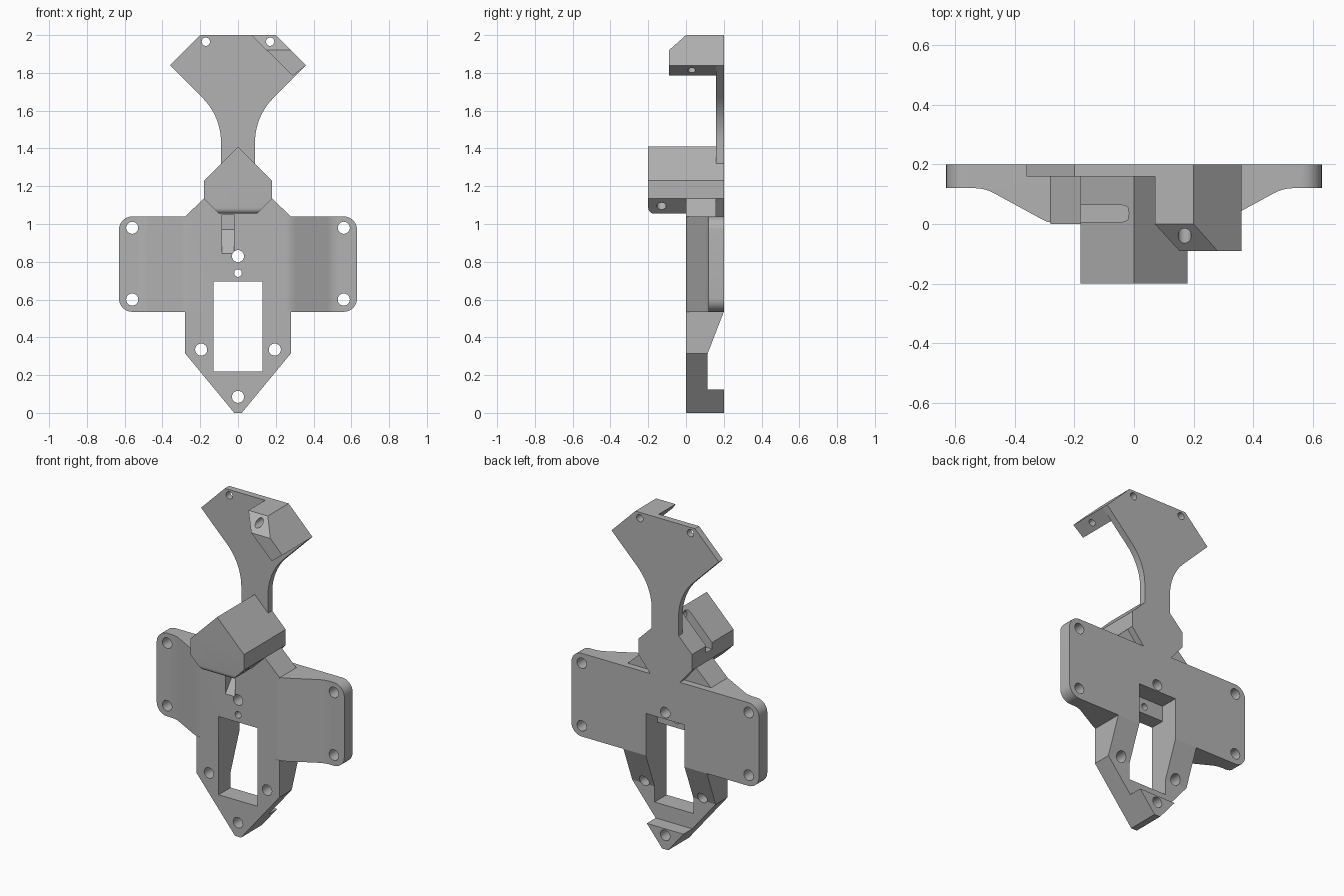
import bpy, bmesh, math
from mathutils import Vector

cube = bpy.data.objects.get("Cube")
if cube:
    bpy.data.objects.remove(cube)

grey = bpy.data.materials.new("plain grey")
grey.use_nodes = True
grey.diffuse_color = (0.45, 0.45, 0.45, 1)
grey.node_tree.nodes["Principled BSDF"].inputs["Base Color"].default_value = (0.45, 0.45, 0.45, 1)


def finish(name, bm):
    bmesh.ops.recalc_face_normals(bm, faces=bm.faces)
    mesh = bpy.data.meshes.new(name)
    bm.to_mesh(mesh)
    bm.free()
    mesh.materials.append(grey)
    obj = bpy.data.objects.new(name, mesh)
    bpy.context.collection.objects.link(obj)
    return obj


def prism(name, pts, axis, lo, hi, bevels=()):
    """Extrude a 2D outline along an axis; bevels = (edge test, width, segments)."""
    place = {"x": lambda a, b, d: (d, a, b),
             "y": lambda a, b, d: (a, d, b),
             "z": lambda a, b, d: (a, b, d)}[axis]
    bm = bmesh.new()
    low = [bm.verts.new(place(a, b, lo)) for a, b in pts]
    high = [bm.verts.new(place(a, b, hi)) for a, b in pts]
    bm.faces.new(low)
    bm.faces.new(high[::-1])
    n = len(pts)
    for i in range(n):
        j = (i + 1) % n
        bm.faces.new((low[i], low[j], high[j], high[i]))
    bmesh.ops.recalc_face_normals(bm, faces=bm.faces)
    for test, width, segments in bevels:
        edges = [e for e in bm.edges if test(*[v.co for v in e.verts])]
        bmesh.ops.bevel(bm, geom=edges, offset=width, segments=segments,
                        profile=0.5, affect="EDGES")
    return finish(name, bm)


def rod(centre, direction, radius, length):
    bm = bmesh.new()
    bmesh.ops.create_cone(bm, cap_ends=True, segments=24, radius1=radius,
                          radius2=radius, depth=length)
    turn = Vector(direction).to_track_quat("Z", "Y").to_matrix()
    bmesh.ops.rotate(bm, verts=bm.verts, matrix=turn)
    bmesh.ops.translate(bm, verts=bm.verts, vec=centre)
    return finish("cutter", bm)


def combine(target, other, operation="DIFFERENCE"):
    mod = target.modifiers.new("combine", "BOOLEAN")
    mod.operation = operation
    mod.solver = "EXACT"
    mod.object = other
    bpy.context.view_layer.objects.active = target
    bpy.ops.object.modifier_apply(modifier=mod.name)
    bpy.data.objects.remove(other)


def mirrored(half):
    return half + [(-x, z) for x, z in reversed(half) if x > 0]


def box(x0, x1, z0, z1, y0, y1):
    return prism("cutter", [(x0, z0), (x1, z0), (x1, z1), (x0, z1)], "y", y0, y1)


# Wide plate with thinner, rounded wings
is_corner = lambda a, b: abs(a.x) > 0.62 and abs(a.x - b.x) < 0.01 and abs(a.z - b.z) < 0.01
is_fold = lambda a, b: abs(a.x - b.x) < 0.01 and abs(a.y - b.y) < 0.01 and (
    abs(abs(a.x) - 0.28) < 0.01 or abs(abs(a.x) - 0.5) < 0.01)
base = prism("base_plate",
             mirrored([(0.28, 0), (0.5, 0.12), (0.63, 0.12), (0.63, 0.2)]),
             "z", 0.535, 1.04, [(is_corner, 0.07, 8), (is_fold, 0.03, 4)])

# Pointed lower tongue, thinned from behind above its tip
tongue = prism("tongue", mirrored([(0.02, 0), (0.28, 0.315), (0.28, 0.537)]), "y", 0, 0.2)
combine(tongue, prism("cutter", [(0.115, 0.125), (0.4, 0.125), (0.4, 0.535),
                                 (0.2, 0.535), (0.115, 0.315)], "x", -1, 1))
combine(base, tongue, "UNION")

# Sloping shoulders above the wings
combine(base, prism("shoulder", mirrored([(0.28, 1.035), (0.28, 1.04), (0.18, 1.135)]),
                    "y", 0, 0.16), "UNION")

# Window, pocket behind its top edge, front notch and screw holes
combine(base, box(-0.13, 0.13, 0.22, 0.695, -0.5, 0.5))
combine(base, box(-0.13, 0.13, 0.6, 0.79, 0.09, 0.5))
combine(base, prism("cutter", [(-0.05, 0.845), (0, 0.845), (0.1, 0.97),
                               (0.1, 1.05), (-0.05, 1.05)], "x", -0.085, -0.02))
holes = [(0, 0.085, 0.032), (0, 0.83, 0.032), (0, 0.74, 0.02)]
for side in (-1, 1):
    holes += [(side * 0.56, 0.98, 0.032), (side * 0.56, 0.6, 0.032),
              (side * 0.195, 0.335, 0.032)]
for x, z, r in holes:
    combine(base, rod((x, 0.1, z), (0, 1, 0), r, 1))

# Thin neck flaring to an angular head
R = 0.33
flare = [(0.09 + R - R * math.cos(a), 1.433 + R * math.sin(a))
         for a in [math.radians(45) * i / 10 for i in range(11)]]
neck = prism("neck_plate",
             mirrored([(0.1, 1.04), (0.18, 1.135), (0.18, 1.23), (0.09, 1.32)]
                      + flare + [(0.36, 1.84), (0.2, 2)]), "y", 0.16, 0.2)

# Diagonal block on one corner of the head, sloped at its upper front
block = prism("corner_block", [(0.07, 2), (0.2, 2), (0.36, 1.84), (0.29, 1.785)],
              "y", -0.09, 0.16)
combine(block, prism("cutter", [(0, 2), (-0.09, 1.92), (-0.3, 1.92), (-0.3, 2.2), (0, 2.2)],
                     "x", -1, 1))
combine(block, rod((0.325, 0.03, 1.815), (1, 0, -1), 0.02, 0.2))
for part in (neck, block):
    for x in (-0.17, 0.17):
        combine(part, rod((x, 0, 1.965), (0, 1, 0), 0.022, 1))

# Roof-shaped hood standing forward of the plate
is_lip = lambda a, b: a.z < 1.06 and b.z < 1.06 and a.y < -0.19 and b.y < -0.19
hood = prism("hood", mirrored([(0.1, 1.055), (0.18, 1.135), (0.18, 1.23), (0, 1.41)]),
             "y", -0.2, 0.16, [(is_lip, 0.03, 5)])

# Slot and pin holes in the hood, square to its slopes
slope = (1, 0, -1)
arc = [math.pi * i / 10 for i in range(11)]
w = 0.028
outline = [(w * math.cos(a), 0.08 + w * math.sin(a)) for a in arc]
outline += [(-x, -y) for x, y in outline]
slot = prism("cutter", outline, "z", -0.1, 0.1)
slot.data.transform(Vector((-1, 0, 1)).to_track_quat("Z", "Y").to_matrix().to_4x4())
ends = [v.co.y for v in slot.data.vertices]
if max(ends) < 0.09:
    slot.data.transform(Vector(slope).to_track_quat("Z", "X").to_matrix().to_4x4())
slot.location = (-0.12, 0.035, 1.29)
bpy.context.view_layer.update()
combine(hood, slot)
combine(hood, rod((-0.03, 0.035, 1.38), slope, 0.018, 0.2))
combine(hood, rod((0.14, -0.13, 1.095), slope, 0.025, 0.2))

# Smooth the curved faces and keep the edges crisp
for obj in (base, neck, block, hood):
    bpy.ops.object.select_all(action="DESELECT")
    obj.select_set(True)
    bpy.context.view_layer.objects.active = obj
    bpy.ops.object.shade_smooth_by_angle(angle=math.radians(20))
